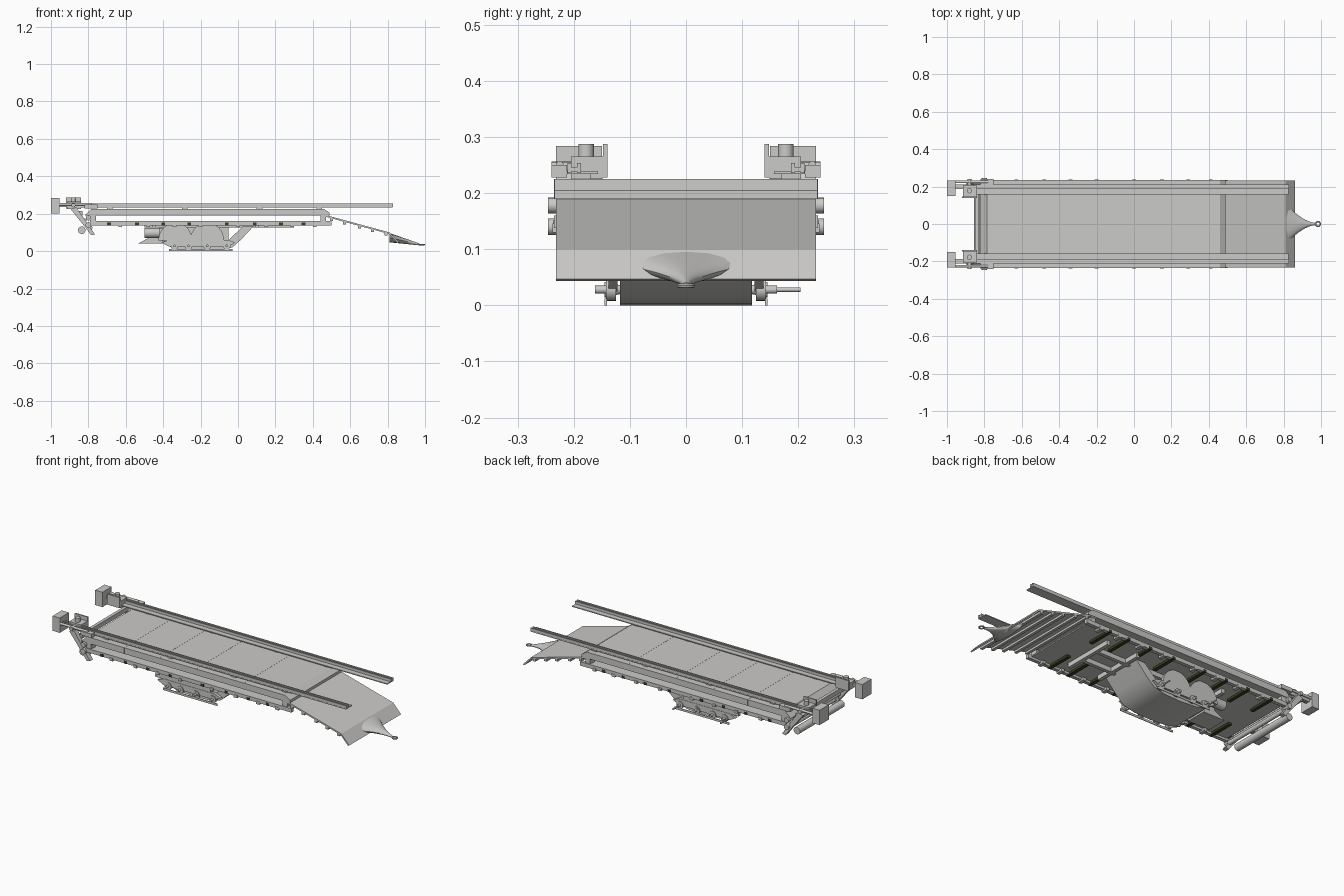
import bpy, bmesh, math
from mathutils import Vector, Matrix

if "Cube" in bpy.data.objects:
    bpy.data.objects.remove(bpy.data.objects["Cube"])


def material(name, col):
    m = bpy.data.materials.new(name)
    m.diffuse_color = (*col, 1)
    m.use_nodes = True
    m.node_tree.nodes["Principled BSDF"].inputs["Base Color"].default_value = m.diffuse_color
    return m


GREY = material("plain grey", (0.60, 0.595, 0.58))
GREEN = material("dark olive", (0.035, 0.05, 0.015))


def finish(name, bm, mat=GREY, smooth=False):
    bmesh.ops.recalc_face_normals(bm, faces=bm.faces)
    me = bpy.data.meshes.new(name)
    bm.to_mesh(me)
    bm.free()
    me.materials.append(mat)
    ob = bpy.data.objects.new(name, me)
    bpy.context.collection.objects.link(ob)
    if smooth:
        bpy.context.view_layer.objects.active = ob
        ob.select_set(True)
        bpy.ops.object.shade_smooth_by_angle(angle=math.radians(40))
        ob.select_set(False)
    return ob


def box(name, x, y, z, mat=GREY):
    bm = bmesh.new()
    bmesh.ops.create_cube(bm, size=1)
    for v in bm.verts:
        v.co = Vector([(a + b) / 2 + c * (b - a) for (a, b), c in zip((x, y, z), v.co)])
    return finish(name, bm, mat)


def prism(name, pts, y0, y1, smooth=False):
    """x-z outline extruded along y"""
    bm = bmesh.new()
    a = [bm.verts.new((x, y0, z)) for x, z in pts]
    b = [bm.verts.new((x, y1, z)) for x, z in pts]
    n = len(pts)
    bm.faces.new(a)
    bm.faces.new(b)
    for i in range(n):
        bm.faces.new((a[i], a[(i + 1) % n], b[(i + 1) % n], b[i]))
    return finish(name, bm, GREY, smooth)


def rod(name, p, q, r, r2=None, seg=16):
    p, q = Vector(p), Vector(q)
    d = q - p
    bm = bmesh.new()
    m = Matrix.Translation((p + q) / 2) @ d.to_track_quat('Z', 'Y').to_matrix().to_4x4()
    bmesh.ops.create_cone(bm, cap_ends=True, segments=seg, radius1=r,
                          radius2=r if r2 is None else r2, depth=d.length, matrix=m)
    return finish(name, bm, GREY, True)


def pair(ob):
    """mirror a part to the other side of the trailer"""
    m = ob.modifiers.new("mirror", 'MIRROR')
    m.use_axis = (False, True, False)
    e = bpy.data.objects.new("mirror_centre", None) if "mirror_centre" not in bpy.data.objects \
        else bpy.data.objects["mirror_centre"]
    if not e.users_collection:
        bpy.context.collection.objects.link(e)
        e.hide_render = True
    m.mirror_object = e
    return ob


# deck slab with chamfered ends
prism("deck", [(-0.82, 0.19), (-0.785, 0.225), (0.46, 0.225), (0.49, 0.205), (0.49, 0.19)], -0.234, 0.234)
for x in (-0.55, -0.33, -0.1, 0.2):
    box("deck_seam", (x - 0.001, x + 0.001), (-0.235, 0.235), (0.19, 0.2256))
# lower floor, side beams and spacers
box("floor", (-0.78, 0.48), (-0.225, 0.225), (0.15, 0.157))
pair(box("side_beam", (-0.79, 0.5), (0.215, 0.235), (0.138, 0.16)))
for x in (-0.79, 0.44):
    pair(box("beam_bracket", (x, x + 0.03), (0.19, 0.23), (0.155, 0.195)))
# dark cross bars below the floor
for x in (-0.69, -0.54, -0.4, -0.26, -0.06, 0.09, 0.23, 0.35):
    pair(box("cross_bar", (x - 0.01, x + 0.01), (0.085, 0.236), (0.137, 0.152), GREEN))
    pair(box("beam_clip", (x + 0.05, x + 0.07), (0.2, 0.238), (0.13, 0.146)))
# long chassis tubes
pair(box("chassis_tube", (-0.5, 0.3), (0.045, 0.065), (0.125, 0.15)))
for x in (-0.45, 0.1, 0.29):
    box("chassis_tie", (x - 0.01, x + 0.01), (-0.15, 0.15), (0.125, 0.15))

# ramp sheet with ribs
prism("ramp", [(0.44, 0.192), (0.48, 0.19), (0.81, 0.10), (0.86, 0.047), (0.853, 0.043),
               (0.806, 0.092), (0.475, 0.182), (0.44, 0.183)], -0.232, 0.232)
for x in (0.5, 0.57, 0.65, 0.72, 0.79):
    z = 0.184 - (x - 0.48) * 0.273
    box("ramp_rib", (x - 0.008, x + 0.008), (-0.232, 0.232), (z - 0.017, z))

# horn shaped towing nose and ring
bm = bmesh.new()
rings = []
for i in range(10):
    t = i / 9
    w = 0.104 * (1 - t) ** 1.7 + 0.006
    h = 0.02 * (1 - t) + 0.005
    zc = 0.072 - 0.036 * t
    rings.append([bm.verts.new((0.81 + 0.16 * t, w * math.cos(a), zc + h * math.sin(a)))
                  for a in [k * math.tau / 16 for k in range(16)]])
for a, b in zip(rings, rings[1:]):
    for k in range(16):
        bm.faces.new((a[k], a[(k + 1) % 16], b[(k + 1) % 16], b[k]))
bm.faces.new(rings[0])
bm.faces.new(rings[-1])
finish("towing_nose", bm, GREY, True)
bpy.ops.mesh.primitive_torus_add(major_radius=0.0125, minor_radius=0.004, major_segments=24,
                                 minor_segments=8, location=(0.9835, 0, 0.035))
ring = bpy.context.object
ring.name = "towing_ring"
ring.data.materials.append(GREY)
bpy.ops.object.shade_smooth_by_angle()
ring.select_set(False)

# top rails: flat flange with a double ridge
pair(box("rail_flange", (-0.9, 0.825), (0.157, 0.212), (0.234, 0.239)))
for y in (0.187, 0.204):
    pair(box("rail_ridge", (-0.955, 0.828), (y, y + 0.007), (0.236, 0.254)))
pair(box("rail_web", (-0.955, 0.828), (0.187, 0.211), (0.239, 0.246)))
for x in (-0.7, -0.3, 0.1, 0.42):
    pair(box("rail_foot", (x, x + 0.03), (0.17, 0.205), (0.222, 0.236)))
# counterweight boxes and their drives
pair(box("end_box", (-1.0, -0.955), (0.15, 0.232), (0.2, 0.284)))
pair(box("drive_plate", (-0.92, -0.84), (0.14, 0.148), (0.228, 0.288)))
pair(box("drive_body", (-0.915, -0.84), (0.148, 0.205), (0.226, 0.265)))
pair(rod("drive_motor", (-0.88, 0.178, 0.26), (-0.88, 0.178, 0.288), 0.014))
pair(rod("drive_shaft", (-0.88, 0.15, 0.245), (-0.88, 0.24, 0.245), 0.011))
pair(rod("drive_rod", (-0.96, 0.225, 0.25), (-0.78, 0.225, 0.25), 0.007))
pair(box("side_clamp", (-0.82, -0.75), (0.212, 0.24), (0.228, 0.25)))

# tail crossbars, slanted arms and roller
box("tail_bar", (-0.85, -0.832), (-0.21, 0.21), (0.19, 0.215))
rod("tail_pipe", (-0.82, -0.2, 0.165), (-0.82, 0.2, 0.165), 0.01)
pair(prism("tail_arm", [(-0.895, 0.225), (-0.865, 0.235), (-0.765, 0.09), (-0.785, 0.085),
                        (-0.815, 0.125)], 0.205, 0.232))
pair(rod("arm_pivot", (-0.8, 0.2, 0.178), (-0.8, 0.246, 0.178), 0.014))
pair(rod("roller_hub", (-0.8, 0.2, 0.14), (-0.8, 0.246, 0.14), 0.015))
rod("tail_roller", (-0.835, -0.2, 0.112), (-0.835, 0.2, 0.112), 0.02, seg=24)
rod("tail_roller_core", (-0.79, -0.21, 0.125), (-0.79, 0.21, 0.125), 0.012)

# half round wheel guards
for x in (-0.335, -0.165):
    pts = [(x + 0.09 * math.cos(math.pi * k / 16), 0.058 + 0.094 * math.sin(math.pi * k / 16))
           for k in range(17)]
    pair(prism("wheel_guard", pts, 0.118, 0.136, True))
# curved belly skid between the wheels
prism("belly_skid", [(-0.4, 0.055), (-0.37, 0.025), (-0.3, 0.006), (-0.2, 0.0), (-0.1, 0.003),
                     (-0.03, 0.02), (0.02, 0.065), (0.085, 0.135), (0.03, 0.135), (-0.05, 0.06)],
      -0.118, 0.118, True)
prism("rear_wedge", [(-0.535, 0.04), (-0.4, 0.04), (-0.4, 0.12), (-0.46, 0.12), (-0.47, 0.075)], -0.06, 0.06)
pair(rod("air_tank", (-0.5, 0.09, 0.097), (-0.42, 0.09, 0.097), 0.027))
box("axle_mount", (-0.42, -0.05), (-0.05, 0.05), (0.05, 0.15))

# running gear: side frame, small wheels and axle stubs
pair(prism("bogie_frame", [(-0.41, 0.045), (-0.37, 0.06), (-0.05, 0.06), (-0.015, 0.045),
                           (-0.05, 0.025), (-0.37, 0.025)], 0.122, 0.138))
for x in (-0.34, -0.265, -0.165, -0.06):
    pair(rod("small_wheel", (x, 0.125, 0.028), (x, 0.143, 0.028), 0.02, seg=20))
    pair(rod("wheel_hub", (x, 0.14, 0.028), (x, 0.162, 0.028), 0.007))
pair(box("track_shoe", (-0.37, -0.03), (0.141, 0.145), (0.0, 0.012)))
pair(rod("axle_flare", (-0.165, 0.118, 0.028), (-0.165, 0.145, 0.028), 0.008, 0.014))
rod("step_rod", (-0.36, 0.14, 0.028), (-0.36, 0.204, 0.028), 0.004)
rod("step_rod_two", (-0.06, 0.14, 0.028), (-0.06, 0.204, 0.028), 0.004)
